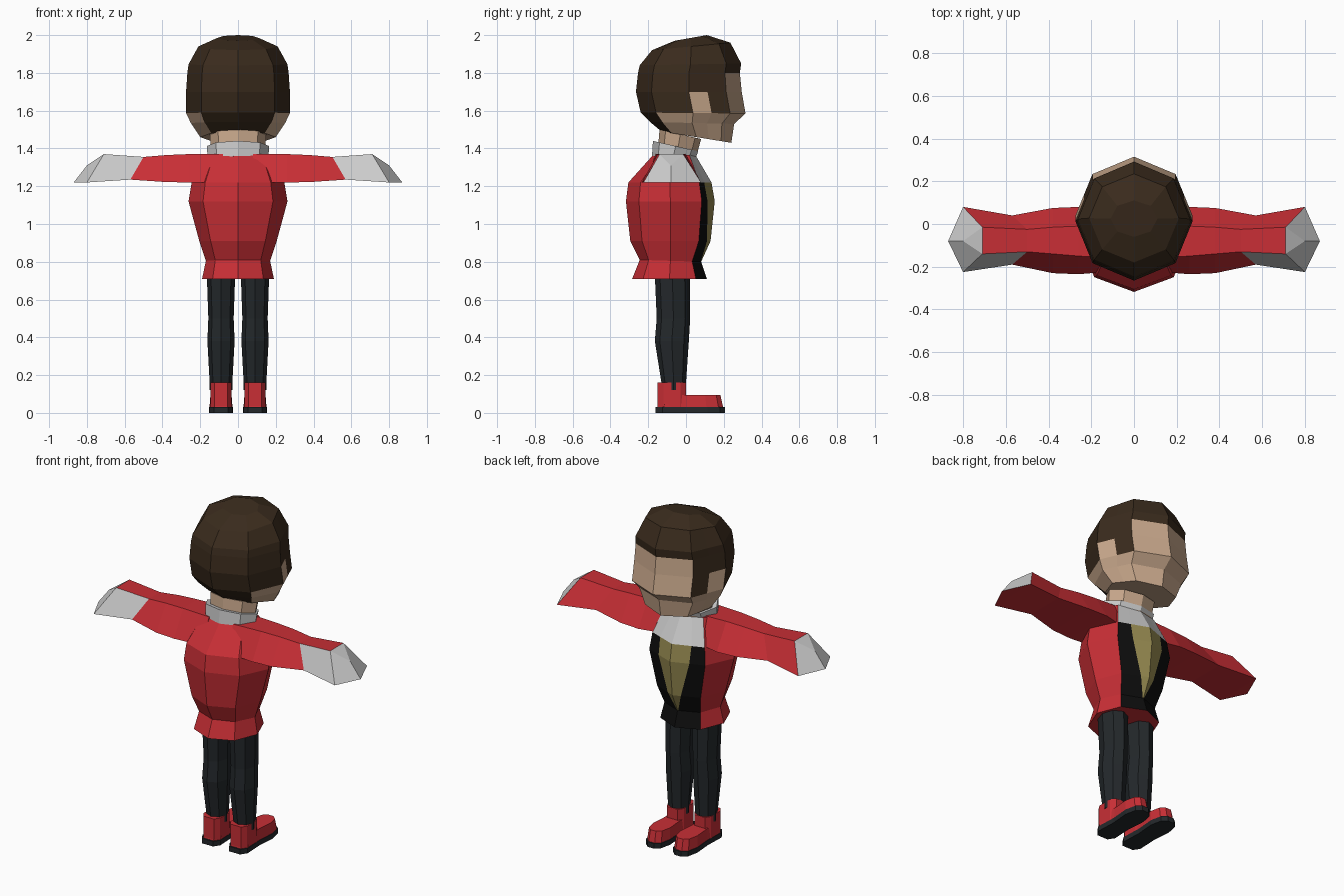
import bpy, bmesh
from math import sin, cos, radians

if "Cube" in bpy.data.objects:
    bpy.data.objects.remove(bpy.data.objects["Cube"])


def material(name, *rgb):
    m = bpy.data.materials.new(name)
    m.diffuse_color = (*rgb, 1)
    m.use_nodes = True
    m.node_tree.nodes["Principled BSDF"].inputs["Base Color"].default_value = m.diffuse_color
    return m


RED = material("red_cloth", 0.58, 0.028, 0.036)
BLACK = material("black_cloth", 0.004, 0.004, 0.004)
OLIVE = material("olive_cloth", 0.3, 0.25, 0.08)
DARK = material("dark_leggings", 0.017, 0.021, 0.024)
HAIR = material("brown_hair", 0.042, 0.024, 0.012)
SKIN = material("skin", 0.58, 0.39, 0.26)
GREY = material("light_grey", 0.75, 0.75, 0.75)


def ring(w, yb, yf, zb, zf, cx=0, split=None, f=0.5):
    """Eight-sided ring, tilted from back to front; split adds a point on one side."""
    yc, r = (yb + yf) / 2, (yf - yb) / 2
    half = []
    for a in (-90, -45, 0, 45, 90):
        s = sin(radians(a))
        half.append((w * cos(radians(a)), yc + r * s, (zb + zf) / 2 + (zf - zb) / 2 * s))
    if split is not None:
        a, b = half[split], half[split + 1]
        half.insert(split + 1, tuple(p + (q - p) * f for p, q in zip(a, b)))
    pts = half + [(-x, y, z) for x, y, z in half[-2:0:-1]]
    return [(x + cx, y, z) for x, y, z in pts]


def loft(name, rings, mats, pick=lambda row, side: 0, caps=(0, 0)):
    """Flat-faced skin over rings; pick returns the material slot of each face."""
    bm = bmesh.new()
    vs = [[bm.verts.new(p) for p in r] for r in rings]
    n = len(rings[0])
    for i in range(len(vs) - 1):
        for j in range(n):
            k = (j + 1) % n
            face = bm.faces.new((vs[i][j], vs[i][k], vs[i + 1][k], vs[i + 1][j]))
            face.material_index = pick(i, j)
    for end, slot in zip((0, -1), caps):
        bm.faces.new(vs[end]).material_index = slot
    bmesh.ops.remove_doubles(bm, verts=bm.verts, dist=0.0005)
    bmesh.ops.recalc_face_normals(bm, faces=bm.faces)
    me = bpy.data.meshes.new(name)
    bm.to_mesh(me)
    bm.free()
    for m in mats:
        me.materials.append(m)
    ob = bpy.data.objects.new(name, me)
    bpy.context.collection.objects.link(ob)
    return ob


# Head: skin face with a bowl of hair and a lock in front of each ear
def head_slot(row, side):
    k = min(side, 9 - side)
    skin = (row < 2 and k >= 1) or (row == 2 and k in (2, 4)) or (row == 3 and k == 4)
    return 1 if skin else 0


head = [(0.20, -0.13, 0.24, 1.49, 1.43), (0.25, -0.19, 0.255, 1.54, 1.53),
        (0.275, -0.24, 0.315, 1.59, 1.585), (0.275, -0.265, 0.295, 1.70, 1.70),
        (0.268, -0.254, 0.285, 1.80, 1.80), (0.262, -0.245, 0.292, 1.84, 1.85),
        (0.21, -0.18, 0.235, 1.92, 1.96), (0.11, -0.06, 0.11, 1.97, 2.0)]
loft("head", [ring(*h, split=2) for h in head], [HAIR, SKIN], head_slot, (1, 0))

# Neck and collar
loft("neck", [ring(0.14, -0.15, 0.05, 1.38, 1.34), ring(0.15, -0.14, 0.08, 1.50, 1.45)], [SKIN])
loft("collar", [ring(0.16, -0.18, 0.04, 1.36, 1.32), ring(0.165, -0.175, 0.065, 1.44, 1.385)], [GREY])


# Tunic: red sides and back, black front, tapering olive centre, grey chest
def tunic_slot(row, side):
    k = min(side, 9 - side)
    if k < 3:
        return 0
    if row == 4:
        return 3
    return 2 if k == 4 and row > 0 else 1


tunic = [(0.19, -0.285, 0.11, 0.71, 0.71, 0.97), (0.17, -0.245, 0.08, 0.81, 0.80, 0.97),
         (0.205, -0.295, 0.13, 0.91, 0.91, 0.7), (0.262, -0.318, 0.152, 1.12, 1.12, 0.45),
         (0.245, -0.305, 0.135, 1.22, 1.22, 0.4), (0.18, -0.17, 0.05, 1.37, 1.365, 0.5)]
loft("tunic", [ring(*t[:5], split=3, f=t[5]) for t in tunic], [RED, BLACK, OLIVE, GREY],
     tunic_slot, (0, 0))

# Arms: sleeve sections as base x, back y, front y, z and top x, back y, front y, z
arm = [(0.08, -0.22, 0.04, 1.22, 0.08, -0.16, 0.0, 1.37),
       (0.26, -0.235, 0.08, 1.22, 0.26, -0.15, -0.01, 1.37),
       (0.38, -0.23, 0.075, 1.222, 0.38, -0.14, -0.015, 1.365),
       (0.57, -0.19, 0.04, 1.235, 0.50, -0.13, -0.025, 1.355),
       (0.80, -0.225, 0.08, 1.22, 0.71, -0.14, -0.015, 1.37)]
for s, side_name in ((1, "right"), (-1, "left")):
    rings = []
    for xb, b0, b1, zb, xt, t0, t1, zt in arm:
        rings.append([(s * xb, b0, zb), (s * xt, t0, zt), (s * xt, t1, zt), (s * xb, b1, zb)])
    tip = [(0.87, -0.08, 1.22), (0.8, -0.08, 1.31)]
    rings.append([(s * x, y, z) for x, y, z in (tip[0], tip[1], tip[1], tip[0])])
    loft("arm_" + side_name, rings, [RED, GREY],
         lambda row, j: 1 if (row == 3 and j == 0) or (row == 4 and j != 3) else 0, (0, 1))

# Legs and shoes
outline = [(0.035, -0.155), (0.058, -0.12), (0.053, 0.0), (0.062, 0.11), (0.048, 0.175), (0.02, 0.2)]
outline += [(-x, y) for x, y in reversed(outline)]
for s, side_name in ((1, "right"), (-1, "left")):
    leg = [(0.06, -0.13, 0.0, 0.12), (0.06, -0.13, 0.0, 0.16), (0.072, -0.165, 0.015, 0.38),
           (0.067, -0.155, 0.022, 0.50), (0.075, -0.165, 0.02, 0.73)]
    loft("leg_" + side_name, [ring(w, b, f, z, z, s * 0.09) for w, b, f, z in leg], [DARK])

    def slab(k, z):
        return [(s * 0.09 + x * k, 0.022 + (y - 0.022) * k, z) for x, y in outline]
    loft("sole_" + side_name, [slab(1.03, 0.0), slab(1.03, 0.03)], [DARK])
    loft("shoe_" + side_name, [slab(0.98, 0.03), slab(0.9, 0.095)], [RED])
    cuff = [(-0.055, -0.12), (-0.035, -0.15), (0.035, -0.15), (0.055, -0.12),
            (0.055, -0.03), (0.035, 0.0), (-0.035, 0.0), (-0.055, -0.03)]
    loft("shoe_cuff_" + side_name, [[(s * 0.09 + x, y, z) for x, y in cuff] for z in (0.03, 0.16)], [RED])
